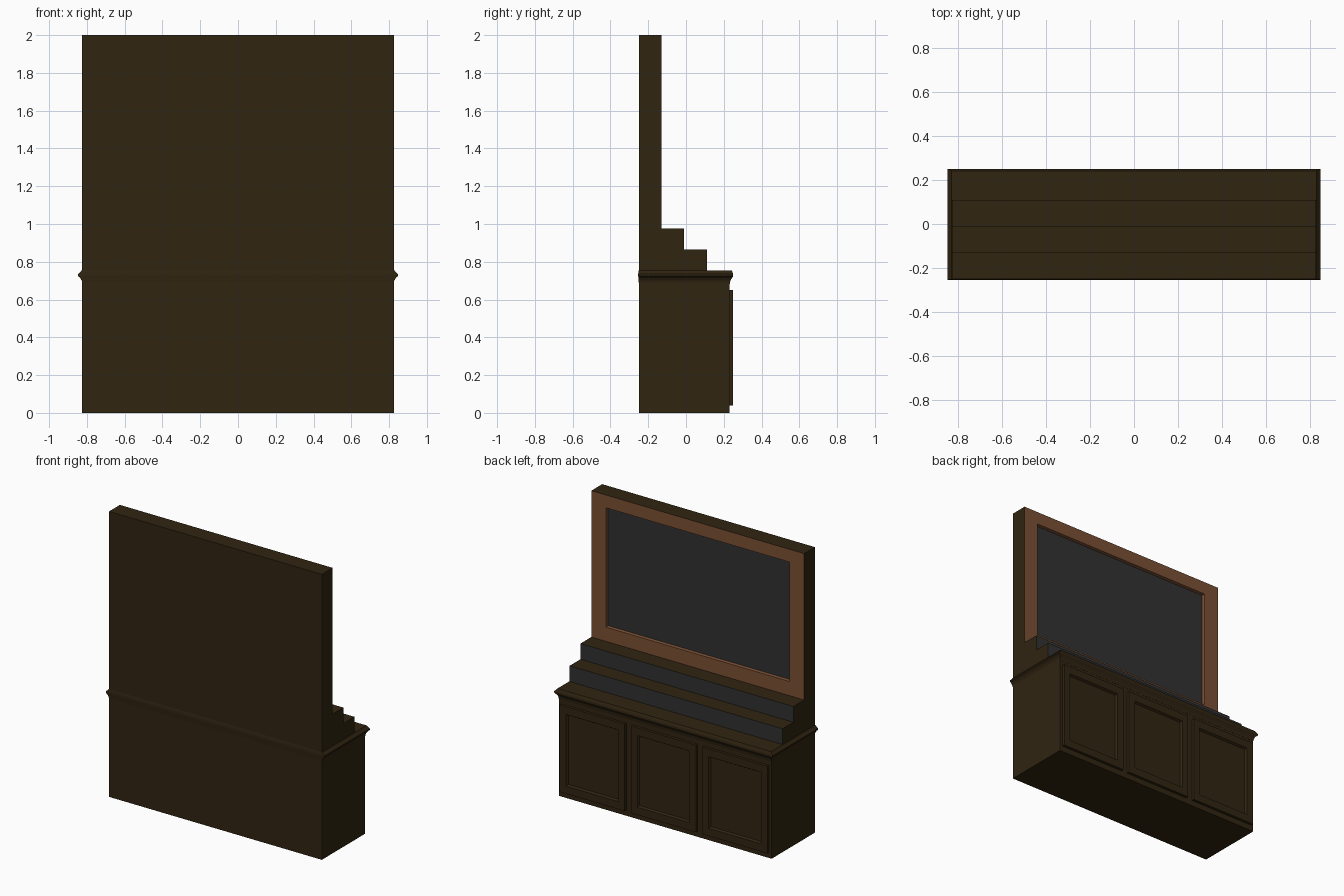
import bpy, bmesh
from mathutils import Vector

if "Cube" in bpy.data.objects:
    bpy.data.objects.remove(bpy.data.objects["Cube"])


def material(name, rgb):
    m = bpy.data.materials.new(name)
    m.diffuse_color = (*rgb, 1)
    m.use_nodes = True
    m.node_tree.nodes["Principled BSDF"].inputs["Base Color"].default_value = m.diffuse_color
    return m


DARK = material("dark walnut", (0.030, 0.0178, 0.0055))
FRAME = material("warm brown wood", (0.195, 0.080, 0.034))
GREY = material("charcoal panel", (0.031, 0.031, 0.031))


def finish(bm, name, mats):
    me = bpy.data.meshes.new(name)
    bm.to_mesh(me)
    bm.free()
    for m in mats:
        me.materials.append(m)
    ob = bpy.data.objects.new(name, me)
    bpy.context.collection.objects.link(ob)
    return ob


def loft(bm, rings):
    """Join stacked rectangles (z, half width, back y, front y) and cap the ends."""
    loops = [[bm.verts.new((x, y, z)) for x, y in
              ((-hx, y0), (hx, y0), (hx, y1), (-hx, y1))]
             for z, hx, y0, y1 in rings]
    for a, b in zip(loops, loops[1:]):
        for i in range(4):
            j = (i + 1) % 4
            bm.faces.new((a[i], a[j], b[j], b[i]))
    bm.faces.new(loops[0][::-1])
    bm.faces.new(loops[-1])
    bm.normal_update()


def recess(bm, face, border_x, border_bottom, border_top, bevel, depth):
    """Inset a +y facing face with given borders, then sink the centre."""
    bmesh.ops.inset_region(bm, faces=[face], thickness=0.02)
    c = face.calc_center_median()
    for v in face.verts:
        v.co.x += (border_x - 0.02) * (1 if v.co.x < c.x else -1)
        v.co.z += (border_bottom - 0.02) if v.co.z < c.z else (0.02 - border_top)
    bmesh.ops.inset_region(bm, faces=[face], thickness=bevel)
    for v in face.verts:
        v.co.y -= depth


# Carcass: cabinet, two display steps and tall back, extruded from one profile
W = 0.825
profile = [(-0.25, 0), (0.23, 0), (0.23, 0.75), (0.11, 0.75), (0.11, 0.865),
           (-0.01, 0.865), (-0.01, 0.975), (-0.13, 0.975), (-0.13, 2), (-0.25, 2)]
bm = bmesh.new()
base = bm.faces.new([bm.verts.new((-W, y, z)) for y, z in profile])
ext = bmesh.ops.extrude_face_region(bm, geom=[base], use_keep_orig=True)
bmesh.ops.translate(bm, vec=(2 * W, 0, 0),
                    verts=[e for e in ext["geom"] if isinstance(e, bmesh.types.BMVert)])
bmesh.ops.recalc_face_normals(bm, faces=bm.faces)
back_panel = None
for f in bm.faces:
    c = f.calc_center_median()
    if f.normal.y > 0.9 and c.z > 0.75:
        f.material_index = 2                 # step risers
        if c.z > 1.2:
            f.material_index = 1             # picture frame
            back_panel = f
recess(bm, back_panel, 0.118, 0.105, 0.095, 0.004, 0.022)
back_panel.material_index = 2                # framed panel
finish(bm, "cabinet_carcass", [DARK, FRAME, GREY])

# Moulding round the cabinet top
bm = bmesh.new()
loft(bm, [(0.68, 0.824, -0.249, 0.231), (0.70, 0.827, -0.251, 0.235),
          (0.715, 0.836, -0.252, 0.244), (0.724, 0.847, -0.253, 0.25),
          (0.735, 0.847, -0.253, 0.25), (0.745, 0.836, -0.252, 0.246),
          (0.755, 0.828, -0.25, 0.241)])
finish(bm, "top_moulding", [DARK])

# Three cabinet doors with sunken panels
for i, cx in enumerate((-0.553, 0, 0.553)):
    bm = bmesh.new()
    hw = 0.252
    loft(bm, [(0.04, hw, 0.228, 0.25), (0.65, hw, 0.228, 0.25)])
    bmesh.ops.translate(bm, vec=Vector((cx, 0, 0)), verts=bm.verts)
    front = max(bm.faces, key=lambda f: f.normal.y)
    recess(bm, front, 0.055, 0.06, 0.06, 0.012, 0.014)
    finish(bm, f"cabinet_door_{i + 1}", [DARK])
